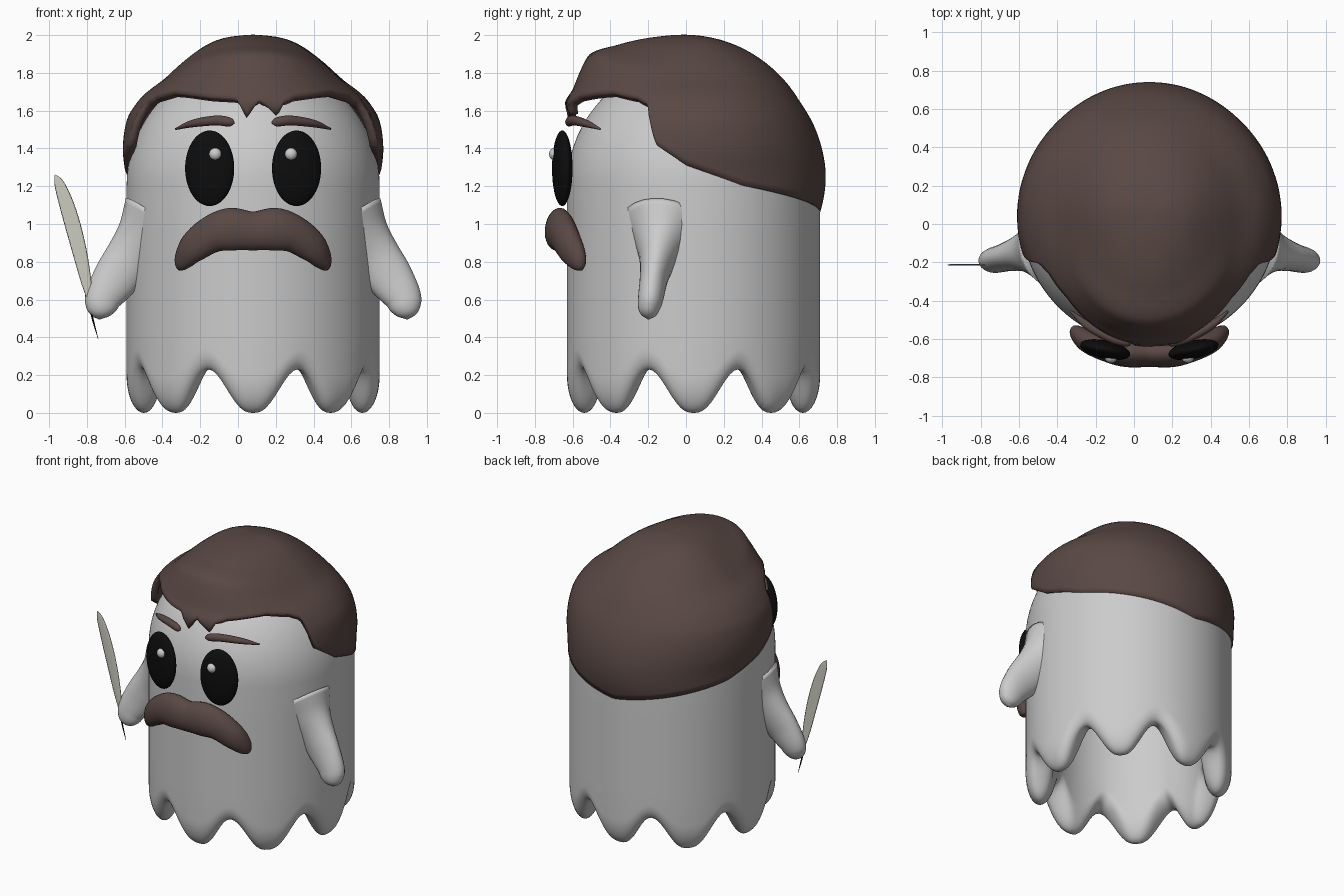
import bpy, bmesh, math
from mathutils import Vector

if "Cube" in bpy.data.objects:
    bpy.data.objects.remove(bpy.data.objects["Cube"])

CX, CY = 0.08, 0.04   # body axis


def material(name, rgb):
    m = bpy.data.materials.new(name)
    m.diffuse_color = (*rgb, 1)
    m.use_nodes = True
    m.node_tree.nodes["Principled BSDF"].inputs["Base Color"].default_value = m.diffuse_color
    return m


BROWN = material("brown", (0.10, 0.065, 0.058))
BLACK = material("black", (0.004, 0.004, 0.004))
CREAM = material("cream", (0.60, 0.60, 0.52))


def interp(tab, x):
    """Smooth (Hermite) lookup in a list of (x, y)."""
    i = 0
    while i < len(tab) - 2 and x > tab[i + 1][0]:
        i += 1

    def slope(k):
        a, b = tab[max(k - 1, 0)], tab[min(k + 1, len(tab) - 1)]
        return (b[1] - a[1]) / (b[0] - a[0])
    (x0, y0), (x1, y1) = tab[i], tab[i + 1]
    w = x1 - x0
    t = (x - x0) / w
    return ((2*t**3 - 3*t*t + 1) * y0 + (t**3 - 2*t*t + t) * w * slope(i)
            + (3*t*t - 2*t**3) * y1 + (t**3 - t*t) * w * slope(i + 1))


def linear(tab, x):
    for (x0, y0), (x1, y1) in zip(tab, tab[1:]):
        if x <= x1:
            return y0 + (y1 - y0) * (x - x0) / (x1 - x0)
    return tab[-1][1]


def skin(name, rings, mat=None, cap_end=True):
    """Bridge closed rings of points into a smooth surface."""
    bm = bmesh.new()
    vs = [[bm.verts.new(p) for p in r] for r in rings]
    n = len(vs[0])
    for a, b in zip(vs, vs[1:]):
        for j in range(n):
            k = (j + 1) % n
            bm.faces.new((a[j], a[k], b[k], b[j]))
    bm.faces.new(vs[0])
    if cap_end:
        bm.faces.new(vs[-1])
    bmesh.ops.recalc_face_normals(bm, faces=bm.faces)
    for f in bm.faces:
        f.smooth = True
    me = bpy.data.meshes.new(name)
    bm.to_mesh(me)
    bm.free()
    ob = bpy.data.objects.new(name, me)
    bpy.context.collection.objects.link(ob)
    if mat:
        me.materials.append(mat)
    return ob


def loft(name, pts, up, mat=None, samples=32, seg=24):
    """Elliptical sweep; pts = (x, y, z, half size along up, half size across)."""
    last = len(pts) - 1
    rows = []
    for s in range(samples + 1):
        u = last * s / samples
        rows.append([interp([(i, p[c]) for i, p in enumerate(pts)], u) for c in range(5)])
    rings = []
    for i, r in enumerate(rows):
        tan = (Vector(rows[min(i + 1, samples)][:3]) - Vector(rows[max(i - 1, 0)][:3])).normalized()
        a = Vector(up)
        a = (a - tan * a.dot(tan)).normalized()
        b = tan.cross(a)
        rings.append([Vector(r[:3]) + a * r[3] * math.cos(t) + b * r[4] * math.sin(t)
                      for t in (2 * math.pi * j / seg for j in range(seg))])
    return skin(name, rings, mat)


def mirrored(pts):
    return [(2 * CX - p[0], *p[1:]) for p in pts]


# Body: domed thick shell with an eight-lobed hem
N = 160


def ring(fn):
    out = []
    for j in range(N):
        th = 2 * math.pi * j / N
        u = (1 - math.cos(8 * th)) / 2          # 0 at lobe tip, 1 at notch
        r, z = fn(u)
        out.append((CX + r * math.sin(th), CY - r * math.cos(th), z))
    return out


def hem(side, a):
    def fn(u):
        mid = 0.578 + 0.035 * u
        edge = 0.67 if side > 0 else 0.49
        h = 0.20 - 0.09 * u
        z = 0.23 * u ** 1.35 + h * (1 - math.cos(a))
        return mid + (edge - mid) * math.sin(a), z
    return fn


rings = []
for i in range(20):
    a = math.radians(89.5 - 89.5 * i / 19)
    rings.append(ring(lambda u: (0.67 * math.cos(a), 1.2 + 0.67 * math.sin(a))))
for z in (0.95, 0.7, 0.5, 0.42):
    rings.append(ring(lambda u: (0.67, z)))
for i in range(10, -1, -1):
    rings.append(ring(hem(1, math.pi / 2 * i / 10)))
for i in range(1, 11):
    rings.append(ring(hem(-1, math.pi / 2 * i / 10)))
for z in (0.42, 0.7, 0.95):
    rings.append(ring(lambda u: (0.49, z)))
for i in range(12):
    a = math.radians(89.5 * i / 11)
    rings.append(ring(lambda u: (0.49 * math.cos(a), 1.2 + 0.49 * math.sin(a))))
skin("body", rings)

# Arms: flared at the shoulder, rounded at the hand
arm = [(0.58, -0.12, 1.00, 0.22, 0.22), (0.65, -0.135, 0.91, 0.15, 0.17),
       (0.725, -0.15, 0.82, 0.10, 0.14), (0.805, -0.17, 0.715, 0.075, 0.123),
       (0.868, -0.185, 0.62, 0.068, 0.101), (0.886, -0.195, 0.56, 0.06, 0.084),
       (0.893, -0.197, 0.518, 0.04, 0.052), (0.895, -0.198, 0.495, 0.004, 0.004)]
loft("right_arm", arm, (0, 1, 0))
loft("left_arm", mirrored(arm), (0, 1, 0))

# Hair: swept cap, radius blended between front, side and back meridians
ELEV = (-16, 0, 12, 25, 30, 36, 45, 50, 60, 75, 90)
FRONT = (.69, .69, .70, .735, .785, .79, .83, .85, .806, .767, .75)
SIDE = (.69, .675, .705, .734, .732, .725, .703, .70, .715, .748, .75)
BACK = (.696, .70, .696, .692, .69, .69, .70, .705, .717, .735, .75)
LINE_FRONT = [(-20, 33), (-8, 32), (-3, 25), (3, 31), (11, 25.5), (14, 30), (20, 33)]
LINE_SIDE = [(20, 33), (45, 36.5), (60, 35), (67, 32), (73, 14), (87, 5),
             (113, -4), (133, -7.6), (180, -16)]
tabs = [list(zip(ELEV, t)) for t in (FRONT, SIDE, BACK)]
COLS, ROWS = 240, 30
rings = []
for i in range(ROWS + 1):
    pts = []
    for j in range(COLS):
        deg = -180 + 360 * j / COLS
        low = linear(LINE_FRONT, deg) if abs(deg) < 20 else linear(LINE_SIDE, abs(deg))
        el = 89.3 + (low - 89.3) * i / ROWS
        th, ph = math.radians(deg), math.radians(el)
        c = math.cos(th)
        w = abs(c) ** 2.4
        R = interp(tabs[0 if c > 0 else 2], el) * w + interp(tabs[1], el) * (1 - w)
        d = R * math.cos(ph)
        pts.append((CX + d * math.sin(th), CY - d * c, 1.25 + R * math.sin(ph)))
    rings.append(pts)
hair = skin("hair", rings, BROWN, cap_end=False)
sol = hair.modifiers.new("thickness", "SOLIDIFY")
sol.thickness = 0.045
sol.offset = -1

# Eyebrows
brow = [(0.18, -0.63, 1.535, 0.006, 0.006), (0.205, -0.62, 1.54, 0.024, 0.02),
        (0.28, -0.595, 1.548, 0.026, 0.024), (0.40, -0.53, 1.532, 0.02, 0.022),
        (0.49, -0.455, 1.503, 0.005, 0.006)]
loft("right_eyebrow", brow, (0, 0, 1), BROWN, 20, 16)
loft("left_eyebrow", mirrored(brow), (0, 0, 1), BROWN, 20, 16)

# Moustache
half = [(0.20, -0.675, 0.972, 0.114, 0.07), (0.30, -0.65, 0.945, 0.10, 0.068),
        (0.395, -0.615, 0.878, 0.085, 0.06), (0.445, -0.58, 0.815, 0.062, 0.045),
        (0.465, -0.56, 0.775, 0.035, 0.028), (0.47, -0.55, 0.755, 0.004, 0.004)]
loft("moustache", mirrored(half)[::-1] + [(CX, -0.678, 0.963, 0.103, 0.067)] + half,
     (0.0, 0.12, 1), BROWN, 60, 28)


# Eyes and highlights
def ellipsoid(name, loc, size, rot=0, mat=None):
    bpy.ops.mesh.primitive_uv_sphere_add(segments=40, ring_count=24, location=loc, rotation=(0, 0, rot))
    ob = bpy.context.object
    ob.name = name
    ob.scale = size
    bpy.ops.object.shade_smooth()
    if mat:
        ob.data.materials.append(mat)


for side, s in (("left", -1), ("right", 1)):
    ellipsoid(side + "_eye", (CX + s * 0.23, -0.655, 1.295), (0.133, 0.048, 0.2),
              s * math.radians(12), BLACK)
    ellipsoid(side + "_eye_highlight", (CX + s * 0.2, -0.695, 1.37), (0.033, 0.03, 0.033))

# Feather pen held in the left hand
loft("feather", [(-0.785, -0.213, 0.58, 0.006, 0.003), (-0.805, -0.213, 0.70, 0.028, 0.004),
                 (-0.85, -0.213, 0.90, 0.04, 0.004), (-0.90, -0.213, 1.08, 0.04, 0.004),
                 (-0.945, -0.213, 1.21, 0.027, 0.004), (-0.968, -0.213, 1.26, 0.004, 0.002)],
     (1, 0, 0), CREAM, 28, 12)
loft("quill_tip", [(-0.795, -0.213, 0.61, 0.005, 0.005), (-0.77, -0.213, 0.50, 0.005, 0.005),
                   (-0.74, -0.213, 0.39, 0.001, 0.001)], (1, 0, 0), BLACK, 8, 8)
